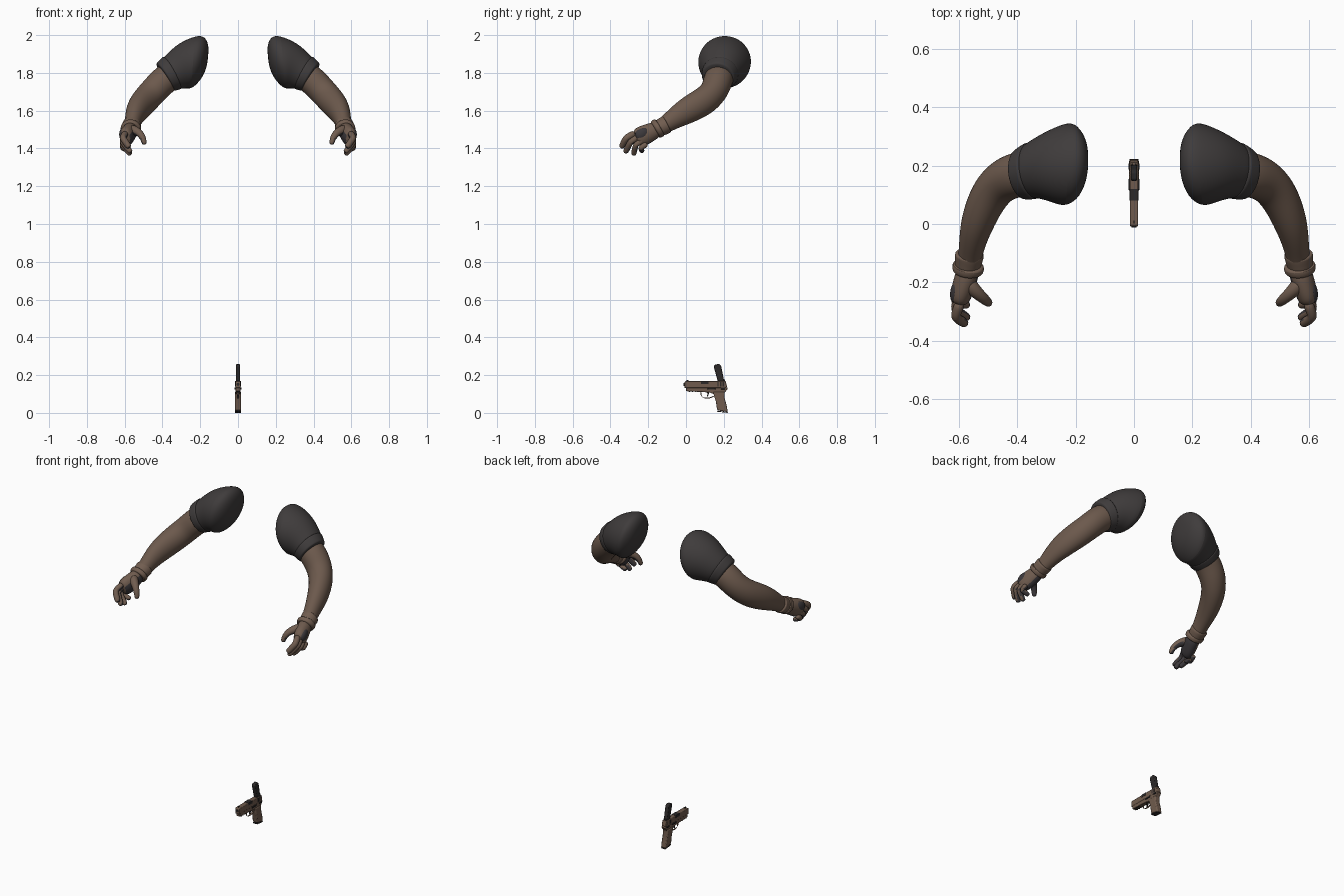
import bpy, bmesh, math
from mathutils import Vector

cube = bpy.data.objects.get("Cube")
if cube:
    bpy.data.objects.remove(cube)


def material(name, r, g, b):
    m = bpy.data.materials.new(name)
    m.use_nodes = True
    m.diffuse_color = (r, g, b, 1)
    bsdf = m.node_tree.nodes["Principled BSDF"]
    bsdf.inputs["Base Color"].default_value = (r, g, b, 1)
    bsdf.inputs["Roughness"].default_value = 0.8
    return m


skin = material("brown skin", .15, .10, .073)
cloth = material("charcoal cloth", .05, .045, .045)
glove = material("brown glove", .165, .11, .08)
pad = material("dark glove pad", .045, .04, .044)
gun_tan = material("tan gun metal", .16, .105, .075)
gun_dark = material("dark gun metal", .025, .022, .022)


def finish(name, bm, mats, mirror=False, subsurf=0, bevel=0):
    bmesh.ops.recalc_face_normals(bm, faces=bm.faces)
    mesh = bpy.data.meshes.new(name)
    bm.to_mesh(mesh)
    bm.free()
    ob = bpy.data.objects.new(name, mesh)
    bpy.context.collection.objects.link(ob)
    for m in mats:
        mesh.materials.append(m)
    if bevel:
        mod = ob.modifiers.new("bevel", "BEVEL")
        mod.width, mod.segments, mod.limit_method = bevel, 2, 'ANGLE'
    if mirror:
        ob.modifiers.new("mirror", "MIRROR")
    if subsurf:
        mod = ob.modifiers.new("subsurf", "SUBSURF")
        mod.levels = mod.render_levels = subsurf
    bpy.context.view_layer.objects.active = ob
    ob.select_set(True)
    bpy.ops.object.shade_smooth_by_angle(angle=math.radians(40))
    ob.select_set(False)
    return ob


def tube(name, stations, mats, sides=12, palm=None, mirror=True, subsurf=2):
    """Skin elliptical rings: (x, y, z, tall radius, wide radius, optional normal)."""
    bm = bmesh.new()
    pts = [Vector(s[:3]) for s in stations]
    rings = []
    for i, s in enumerate(stations):
        n = pts[min(i + 1, len(pts) - 1)] - pts[max(i - 1, 0)]
        if len(s) > 5:
            n = Vector(s[5])
        n.normalize()
        up = Vector((0, 0, 1)) if abs(n.z) < .9 else Vector((0, -1, 0))
        u = (up - n * up.dot(n)).normalized()
        v = n.cross(u)
        ring = []
        for k in range(sides):
            a = math.tau * k / sides
            ring.append(bm.verts.new(pts[i] + u * math.cos(a) * s[3] + v * math.sin(a) * s[4]))
        rings.append(ring)
    for r0, r1 in zip(rings, rings[1:]):
        for k in range(sides):
            j = (k + 1) % sides
            bm.faces.new((r0[k], r0[j], r1[j], r1[k]))
    bm.faces.new(rings[0])
    bm.faces.new(rings[-1])
    bmesh.ops.recalc_face_normals(bm, faces=bm.faces)
    # second material on the gripping side
    if palm:
        d = Vector(palm).normalized()
        for f in bm.faces:
            f.material_index = int(f.normal.dot(d) > .3)
    return finish(name, bm, mats, mirror, subsurf)


def slab(name, outline, half, mat, bevel=.003, x=0):
    """Extrude a side outline of (y, z) points across x."""
    bm = bmesh.new()
    face = bm.faces.new([bm.verts.new((x - half, y, z)) for y, z in outline])
    ext = bmesh.ops.extrude_face_region(bm, geom=[face])
    verts = [g for g in ext["geom"] if isinstance(g, bmesh.types.BMVert)]
    bmesh.ops.translate(bm, verts=verts, vec=(2 * half, 0, 0))
    return finish(name, bm, [mat], bevel=bevel)


def box(name, y0, y1, z0, z1, half, mat, bevel=.002, x=0):
    return slab(name, [(y0, z0), (y1, z0), (y1, z1), (y0, z1)], half, mat, bevel, x)


# sleeves with a rounded shoulder end and a hem band
tube("sleeves", [
    (.158, .22, 1.885, .04, .04, (1, 0, .1)),
    (.17, .215, 1.88, .09, .09, (1, 0, .1)),
    (.195, .21, 1.87, .126, .13, (1, 0, .12)),
    (.23, .204, 1.858, .147, .15, (1, .05, .12)),
    (.29, .198, 1.84, .126, .125, (.95, -.05, -.2)),
    (.34, .187, 1.805, .1, .1, (.85, -.12, -.4)),
    (.378, .173, 1.782, .086, .088, (.8, -.15, -.5)),
], [cloth], 16)
tube("sleeve_hems", [
    (.345, .184, 1.802, .099, .099, (.82, -.15, -.45)),
    (.35, .182, 1.80, .101, .101, (.82, -.15, -.45)),
    (.385, .17, 1.778, .089, .09, (.8, -.15, -.5)),
    (.388, .169, 1.776, .085, .086, (.8, -.15, -.5)),
], [cloth], 16)

# bare arms from the upper arm through the elbow to the wrist
tube("arms", [
    (.33, .19, 1.80, .075, .075),
    (.39, .17, 1.765, .079, .08),
    (.44, .155, 1.712, .076, .076),
    (.48, .12, 1.668, .077, .071),
    (.512, .065, 1.632, .077, .065),
    (.537, 0, 1.597, .071, .058),
    (.552, -.06, 1.56, .057, .047),
    (.561, -.115, 1.522, .044, .041),
    (.565, -.15, 1.502, .042, .04),
], [skin], 16)

# glove cuffs and wrist straps
tube("glove_cuffs", [
    (.562, -.098, 1.53, .046, .048),
    (.562, -.104, 1.527, .052, .053),
    (.567, -.135, 1.51, .047, .047),
    (.572, -.165, 1.497, .045, .043),
], [glove])
tube("wrist_straps", [
    (.565, -.138, 1.512, .047, .048),
    (.565, -.141, 1.51, .054, .058),
    (.57, -.162, 1.5, .053, .056),
    (.57, -.165, 1.498, .045, .046),
], [glove])

# gloved hands with a dark gripping side
grip = (-.65, .35, -.7)
tube("hands", [
    (.563, -.14, 1.507, .042, .04),
    (.575, -.19, 1.485, .051, .042),
    (.59, -.235, 1.463, .058, .04),
    (.598, -.272, 1.45, .046, .032),
], [glove, pad], palm=grip)

knuckles = Vector((.594, -.268, 1.482)), Vector((.606, -.205, 1.425))
middles = Vector((.612, -.318, 1.456)), Vector((.616, -.24, 1.404))
tips = {"index": (.575, -.342, 1.405), "middle": (.567, -.322, 1.378),
        "ring": (.567, -.278, 1.366), "little": (.568, -.232, 1.385)}
for i, (finger, tip) in enumerate(tips.items()):
    a = knuckles[0].lerp(knuckles[1], i / 3)
    b = middles[0].lerp(middles[1], i / 3)
    c = Vector(tip)
    r = .019 - .001 * i
    path = [(a, r), (a.lerp(b, .6), r), (b, r), (b.lerp(c, .55), r * .95),
            (b.lerp(c, .9), r * .85), (c, r * .6)]
    tube(finger + "_fingers", [(*p, s, s) for p, s in path], [glove, pad], 10, grip)

tube("thumbs", [
    (.578, -.19, 1.495, .034, .03),
    (.548, -.225, 1.498, .027, .026),
    (.518, -.252, 1.48, .02, .02),
    (.502, -.265, 1.453, .018, .018),
    (.497, -.27, 1.432, .016, .016),
    (.496, -.272, 1.42, .009, .009),
], [glove, pad], 10, (.5, .2, -.8))

# raised knuckle guards on the backs of the hands
tube("knuckle_guards", [
    (.597, -.195, 1.495, .014, .01),
    (.606, -.21, 1.487, .03, .018),
    (.613, -.24, 1.472, .034, .02),
    (.612, -.268, 1.462, .024, .014),
], [pad], 10)

# pistol slide, barrel and frame
slab("slide", [(-.008, .132), (.212, .132), (.217, .14), (.21, .168), (-.004, .168),
               (-.008, .16)], .014, gun_tan)
slab("frame", [(0, .115), (.125, .108), (.145, .1), (.2, .1), (.222, .13), (.215, .136),
               (0, .136)], .013, gun_tan)
tube("barrel", [(0, -.012, .151, .008, .008), (0, .01, .151, .008, .008)],
     [gun_dark], mirror=False, subsurf=0)
box("ejection_port", .08, .12, .153, .1695, .0146, gun_dark, .001)
for i in range(5):
    y = .165 + i * .008
    box("slide_serration", y, y + .003, .14, .163, .0147, gun_dark, 0)
for i in range(3):
    y = .015 + i * .016
    box("rail_slot", y, y + .006, .111, .119, .0125, gun_dark, 0)

# sights
box("front_sight", .002, .012, .166, .175, .002, gun_dark, 0)
for side in (-1, 1):
    box("rear_sight", .198, .207, .166, .176, .003, gun_dark, 0, side * .006)

# grip, trigger and guard
slab("grip", [(.142, .112), (.205, .112), (.203, .085), (.216, .035), (.221, .004),
              (.165, .014), (.158, .06)], .017, gun_tan, .006)
slab("grip_base", [(.163, .012), (.222, .003), (.222, 0), (.165, .006)], .015, gun_dark, .001)
tube("trigger_guard", [
    (0, .078, .115, .003, .006), (0, .08, .088, .003, .006), (0, .092, .078, .003, .006),
    (0, .128, .078, .003, .006), (0, .15, .09, .003, .006),
], [gun_tan], 8, mirror=False, subsurf=1)
slab("trigger", [(.112, .112), (.122, .112), (.12, .095), (.112, .084), (.11, .086),
                 (.113, .098)], .004, gun_dark, .001)

# side controls
for side in (-1, 1):
    box("slide_stop", .115, .155, .124, .132, .003, gun_dark, .001, side * .015)
    box("safety_lever", .185, .207, .125, .134, .003, gun_dark, .001, side * .015)

# tilted magazine standing above the slide
slab("magazine", [(.178, .13), (.21, .128), (.186, .25), (.176, .259), (.152, .256),
                  (.147, .245)], .011, gun_dark, .004)
